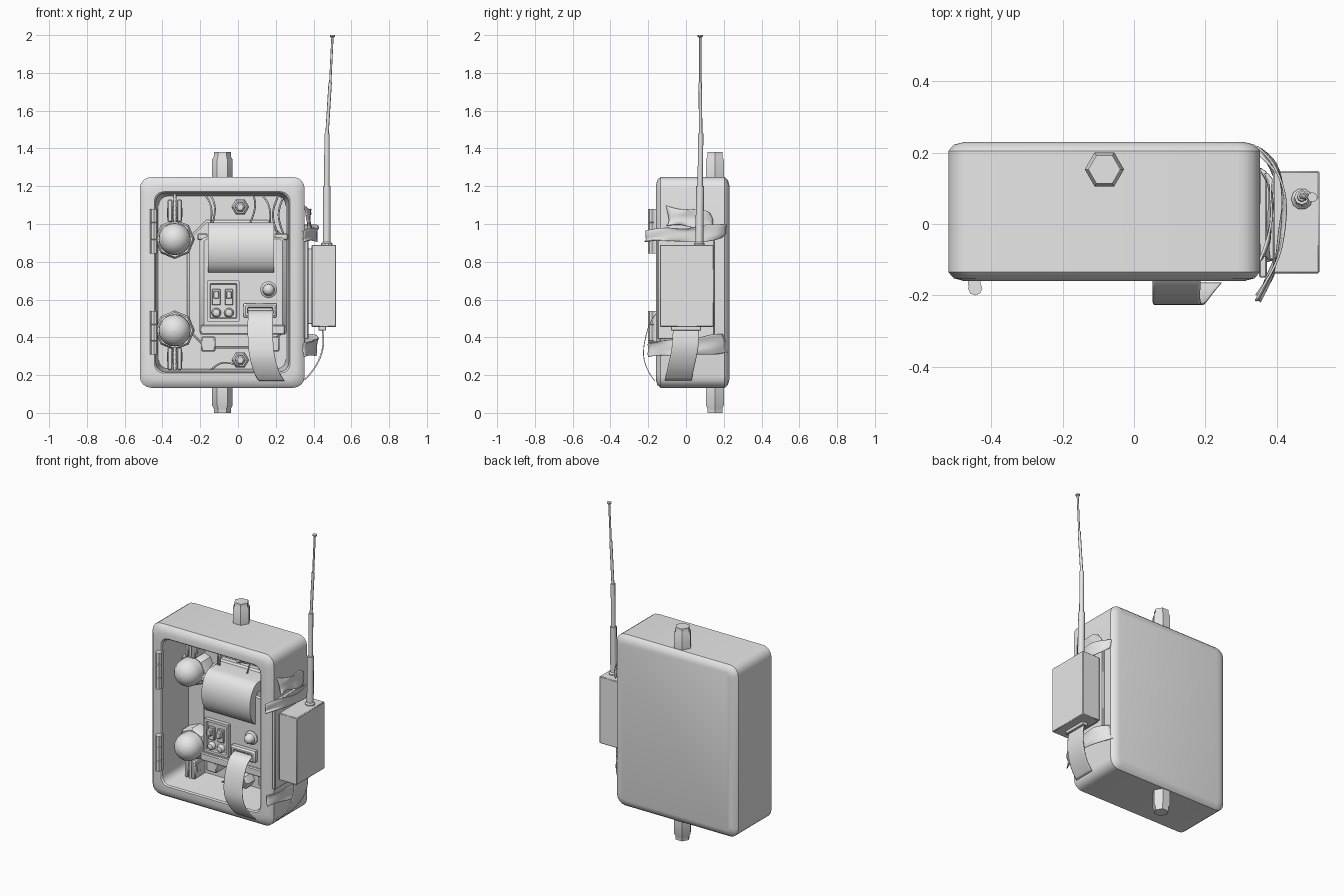
import bpy, bmesh, math, random
from mathutils import Vector

if "Cube" in bpy.data.objects:
    bpy.data.objects.remove(bpy.data.objects["Cube"])

random.seed(4)
grey = bpy.data.materials.new("plain_grey")
grey.diffuse_color = (0.8, 0.8, 0.8, 1)
grey.use_nodes = True
grey.node_tree.nodes["Principled BSDF"].inputs["Base Color"].default_value = grey.diffuse_color


def make(name, verts, faces, angle=35):
    """Mesh object with outward normals and smooth-by-angle shading."""
    bm = bmesh.new()
    vs = [bm.verts.new(v) for v in verts]
    for f in faces:
        bm.faces.new([vs[i] for i in f])
    bmesh.ops.recalc_face_normals(bm, faces=bm.faces)
    me = bpy.data.meshes.new(name)
    bm.to_mesh(me)
    bm.free()
    me.materials.append(grey)
    ob = bpy.data.objects.new(name, me)
    bpy.context.collection.objects.link(ob)
    bpy.ops.object.select_all(action='DESELECT')
    ob.select_set(True)
    bpy.context.view_layer.objects.active = ob
    bpy.ops.object.shade_smooth_by_angle(angle=math.radians(angle))
    return ob


def skin(name, rings, angle=35):
    """Join equal closed rings and cap both ends."""
    n = len(rings[0])
    faces = [(k * n + i, k * n + (i + 1) % n, (k + 1) * n + (i + 1) % n, (k + 1) * n + i)
             for k in range(len(rings) - 1) for i in range(n)]
    last = (len(rings) - 1) * n
    faces += [tuple(range(n)), tuple(range(last, last + n))]
    return make(name, [p for r in rings for p in r], faces, angle)


def rounded(x0, x1, z0, z1, y, r, n):
    """Rounded rectangle ring in the xz plane (n=1 gives chamfers)."""
    pts = []
    for k, (cx, cz) in enumerate([(x1 - r, z1 - r), (x0 + r, z1 - r), (x0 + r, z0 + r), (x1 - r, z0 + r)]):
        for i in range(n + 1):
            a = math.pi / 2 * (k + i / n)
            pts.append((cx + r * math.cos(a), y, cz + r * math.sin(a)))
    return pts


def shell(name, x0, x1, z0, z1, steps, n=1):
    """Loft of rounded rectangles; steps are (inset, y, radius)."""
    return skin(name, [rounded(x0 + i, x1 - i, z0 + i, z1 - i, y, r, n) for i, y, r in steps])


def box(name, x0, x1, y0, y1, z0, z1, bevel=0.006):
    ring = lambda y: [(x0, y, z0), (x1, y, z0), (x1, y, z1), (x0, y, z1)]
    ob = skin(name, [ring(y0), ring(y1)])
    if bevel:
        m = ob.modifiers.new("bevel", 'BEVEL')
        m.width, m.segments = bevel, 1
    return ob


def lathe(name, c, profile, n=16, axis='y', angle=35):
    """Turned part; profile of (radius, distance) along -y or +z."""
    rings = []
    for r, d in profile:
        cs = [(r * math.cos(2 * math.pi * i / n), r * math.sin(2 * math.pi * i / n)) for i in range(n)]
        rings.append([(c[0] + a, c[1] - d, c[2] + b) if axis == 'y' else (c[0] + a, c[1] + b, c[2] + d)
                      for a, b in cs])
    return skin(name, rings, angle)


def tube(name, pts, r):
    cu = bpy.data.curves.new(name, 'CURVE')
    cu.dimensions, cu.bevel_depth, cu.bevel_resolution, cu.resolution_u = '3D', r, 1, 6
    sp = cu.splines.new('BEZIER')
    sp.bezier_points.add(len(pts) - 1)
    for b, p in zip(sp.bezier_points, pts):
        b.co = p
        b.handle_left_type = b.handle_right_type = 'AUTO'
    cu.materials.append(grey)
    bpy.context.collection.objects.link(bpy.data.objects.new(name, cu))


def ribbon(name, path, half, thick=0.004, ragged=0.0, cols=4):
    """Strip swept along path points; half is the half-width vector."""
    half, verts = Vector(half), []
    for p in path:
        for j in range(cols + 1):
            t = -1 + 2 * j / cols
            wob = Vector([random.uniform(-ragged, ragged) for _ in range(3)])
            edge = 2 if j in (0, cols) else 0.6
            verts.append(Vector(p) + half * t + wob * edge)
    w = cols + 1
    faces = [(k * w + j, k * w + j + 1, (k + 1) * w + j + 1, (k + 1) * w + j)
             for k in range(len(path) - 1) for j in range(cols)]
    ob = make(name, verts, faces, 60)
    s = ob.modifiers.new("smooth", 'SUBSURF')
    s.levels = s.render_levels = 2
    s.boundary_smooth = 'PRESERVE_CORNERS'
    t = ob.modifiers.new("thickness", 'SOLIDIFY')
    t.thickness, t.offset = thick, 0
    return ob


# Case with an open, hollow front
shell("case", -0.52, 0.353, 0.133, 1.248,
      [(0.045, 0.23, 0.03), (0.015, 0.222, 0.05), (0, 0.205, 0.06), (0, -0.135, 0.06), (0.015, -0.152, 0.06),
       (0.045, -0.16, 0.05), (0.077, -0.16, 0.05), (0.084, -0.152, 0.05), (0.1, 0.09, 0.05)], 4)
# Octagonal back plate inside the cavity
shell("inner_plate", -0.27, 0.255, 0.34, 1.02, [(0, 0.1, 0.1), (0, 0.06, 0.1), (0.012, 0.05, 0.09)])

# Hexagonal posts above and below the case
post = [(0.055, 0), (0.055, 0.095), (0.045, 0.112), (0.045, 0.135)]
lathe("top_post", (-0.083, 0.153, 1.245), post, 6, 'z')
lathe("bottom_post", (-0.083, 0.153, 0.135), [(r, -d) for r, d in post], 6, 'z')

# Hinges on the left rim
for z0, z1, tag in [(0.845, 1.08, "upper"), (0.31, 0.54, "lower")]:
    h = z1 - z0
    lathe(tag + "_hinge", (-0.445, -0.18, z0),
          [(0.02, 0), (0.02, h * .3), (0.017, h * .31), (0.02, h * .32), (0.02, h * .68),
           (0.017, h * .69), (0.02, h * .7), (0.02, h)], 8, 'z')
    box(tag + "_hinge_leaf", -0.465, -0.43, -0.172, -0.15, z0, z1, 0)

# Domes with sockets and their clamp brackets
for z, s, tag in [(0.92, 1, "upper"), (0.437, -1, "lower")]:
    dome = [(0.085 * math.cos(a), 0.06 + 0.085 * math.sin(a)) for a in [math.pi / 2 * i / 6.05 for i in range(7)]]
    lathe(tag + "_socket", (-0.335, 0.09, z), [(0.105, 0), (0.105, 0.07), (0.095, 0.085)], 8)
    lathe(tag + "_dome", (-0.335, 0.03, z), [(0.085, 0)] + dome, 20)
    for x in (-0.36, -0.31):
        a, b = sorted((z + s * 0.09, z + s * 0.21))
        box(tag + "_clamp_bar", x - 0.013, x + 0.013, -0.02, 0.09, a, b)
    a, b = sorted((z + s * 0.11, z + s * 0.17))
    box(tag + "_clamp_block", -0.375, -0.295, 0.0, 0.09, a, b)
    tube(tag + "_clamp_rod", [(-0.335, -0.01, z + s * 0.09), (-0.335, -0.01, z + s * 0.24)], 0.009)

# Hexagonal bolts at the top and bottom of the cavity
for z, tag in [(1.09, "upper"), (0.28, "lower")]:
    lathe(tag + "_bolt", (0.012, 0.09, z), [(0.047, 0), (0.047, 0.06), (0.036, 0.075), (0.028, 0.075),
                                           (0.028, 0.1), (0.018, 0.11)], 6)

# Printer body, lip, feet and corner brackets
shell("printer_body", -0.205, 0.26, 0.415, 0.945, [(0, 0.06, 0.012), (0, -0.06, 0.012), (0.025, -0.09, 0.01)])
box("printer_lip", -0.2, 0.25, -0.105, 0.05, 0.415, 0.465)
for x0, x1 in [(-0.195, -0.12), (0.18, 0.22)]:
    box("printer_foot", x0, x1, -0.05, 0.09, 0.325, 0.405)
for x0, x1 in [(-0.215, -0.16), (0.19, 0.265)]:
    box("corner_bracket", x0, x1, -0.08, 0.06, 0.915, 0.95)

# Bulging paper drum cover
zc, rad = 0.872, 0.137
rings = []
for x in (-0.158, 0.19):
    arc = [(x, -0.06 - 0.09 * math.sin(math.pi * i / 12), zc + rad * math.cos(math.pi * i / 12)) for i in range(13)]
    rings.append(arc + [(x, 0.05, zc - rad), (x, 0.05, zc + rad)])
skin("paper_drum", rings)

# Switch panel: raised frame, toggles and buttons
shell("switch_panel", -0.165, 0.01, 0.485, 0.7,
      [(0, -0.08, 0.004), (0, -0.115, 0.004), (0.016, -0.115, 0.003), (0.02, -0.1, 0.003)])
for x in (-0.115, -0.048):
    box("switch_base", x - 0.022, x + 0.022, -0.113, -0.095, 0.57, 0.655, 0.003)
    box("switch_toggle", x - 0.015, x + 0.015, -0.14, -0.1, 0.605, 0.645, 0.004)
    lathe("push_button", (x, -0.095, 0.53), [(0.026, 0), (0.026, 0.016), (0.018, 0.03), (0.006, 0.034)], 12)

# Knob and paper slot
lathe("knob", (0.162, -0.085, 0.652), [(0.043, 0), (0.043, 0.012), (0.032, 0.02), (0.028, 0.045),
                                      (0.018, 0.056), (0.005, 0.06)], 16)
shell("paper_slot", 0.03, 0.205, 0.505, 0.58,
      [(0, -0.08, 0.004), (0, -0.115, 0.004), (0.01, -0.125, 0.004), (0.02, -0.125, 0.004), (0.024, -0.1, 0.003)])

# Paper strip hanging over the rim
ribbon("paper_strip", [(0.12, -0.1, 0.54), (0.12, -0.15, 0.54), (0.118, -0.195, 0.48), (0.118, -0.225, 0.36),
                       (0.13, -0.228, 0.28), (0.155, -0.19, 0.2), (0.178, -0.165, 0.17)], (0.067, 0, 0))

# Loose wires in the cavity
for x0, x1 in [(-0.18, -0.145), (-0.15, -0.135), (0.08, 0.06), (0.12, 0.17)]:
    tube("upper_wire", [(x0, 0.06, 1.165), ((x0 + x1) / 2 + 0.02, 0.0, 1.09), (x1, 0.0, 0.99)], 0.005)
tube("lower_wire", [(-0.15, 0.05, 0.225), (-0.08, 0.0, 0.265), (0.01, 0.0, 0.25)], 0.005)
for x in (0.215, 0.245):
    tube("side_wire", [(x, 0.05, 1.16), (x - 0.03, 0.03, 1.05), (x, 0.03, 0.93)], 0.005)

# Side transmitter box on its mounting plate
box("mounting_plate", 0.35, 0.372, -0.15, 0.15, 0.39, 0.96, 0.004)
box("transmitter_spacer", 0.365, 0.4, -0.1, 0.11, 0.47, 0.87, 0.004)
box("transmitter_box", 0.39, 0.52, -0.138, 0.148, 0.455, 0.89, 0.004)
box("cable_socket", 0.425, 0.465, -0.08, 0.08, 0.435, 0.46, 0.003)

# Telescopic antenna, slightly bent near the tip
stages = [((0.47, 0.07, 0.88), (0.47, 0.075, 1.2), 0.021), ((0.47, 0.075, 1.19), (0.471, 0.078, 1.48), 0.014),
          ((0.471, 0.078, 1.47), (0.488, 0.075, 1.75), 0.009), ((0.488, 0.075, 1.74), (0.5, 0.075, 1.99), 0.006)]
for a, b, r in stages:
    a, b = Vector(a), Vector(b)
    skin("antenna_stage", [[p + Vector((r * math.cos(i * math.pi / 4), r * math.sin(i * math.pi / 4), 0))
                            for i in range(8)] for p in (a, b)], 50)
lathe("antenna_tip", (0.5, 0.075, 1.988), [(0.008, 0), (0.014, 0.004), (0.014, 0.012)], 8, 'z')
lathe("antenna_base", (0.47, 0.07, 0.885), [(0.03, 0), (0.03, 0.012), (0.022, 0.02)], 10, 'z')

# Flat cable from the transmitter to the case
ribbon("flat_cable", [(0.445, 0, 0.45), (0.455, 0, 0.38), (0.445, -0.01, 0.31), (0.405, -0.03, 0.23),
                      (0.352, -0.04, 0.175)], (0, 0.07, 0), 0.008)

# Torn cloth ties around the mounting plate
ribbon("upper_tie", [(0.352, 0.21, 0.97), (0.4, 0.175, 0.96), (0.42, 0.1, 0.95), (0.415, 0.0, 0.94),
                     (0.405, -0.1, 0.95), (0.375, -0.155, 0.945), (0.345, -0.21, 0.935)], (0, 0, 0.04), 0.006, 0.007)
ribbon("tie_scrap", [(0.37, 0.14, 1.0), (0.385, 0.08, 1.02), (0.375, 0.02, 1.035), (0.385, -0.04, 1.035),
                     (0.365, -0.09, 1.03)], (0, 0, 0.05), 0.006, 0.009)
ribbon("lower_tie", [(0.352, 0.205, 0.36), (0.4, 0.15, 0.36), (0.42, 0.05, 0.35), (0.41, -0.06, 0.34),
                     (0.385, -0.14, 0.35), (0.345, -0.2, 0.34)], (0, 0, 0.045), 0.006, 0.008)
